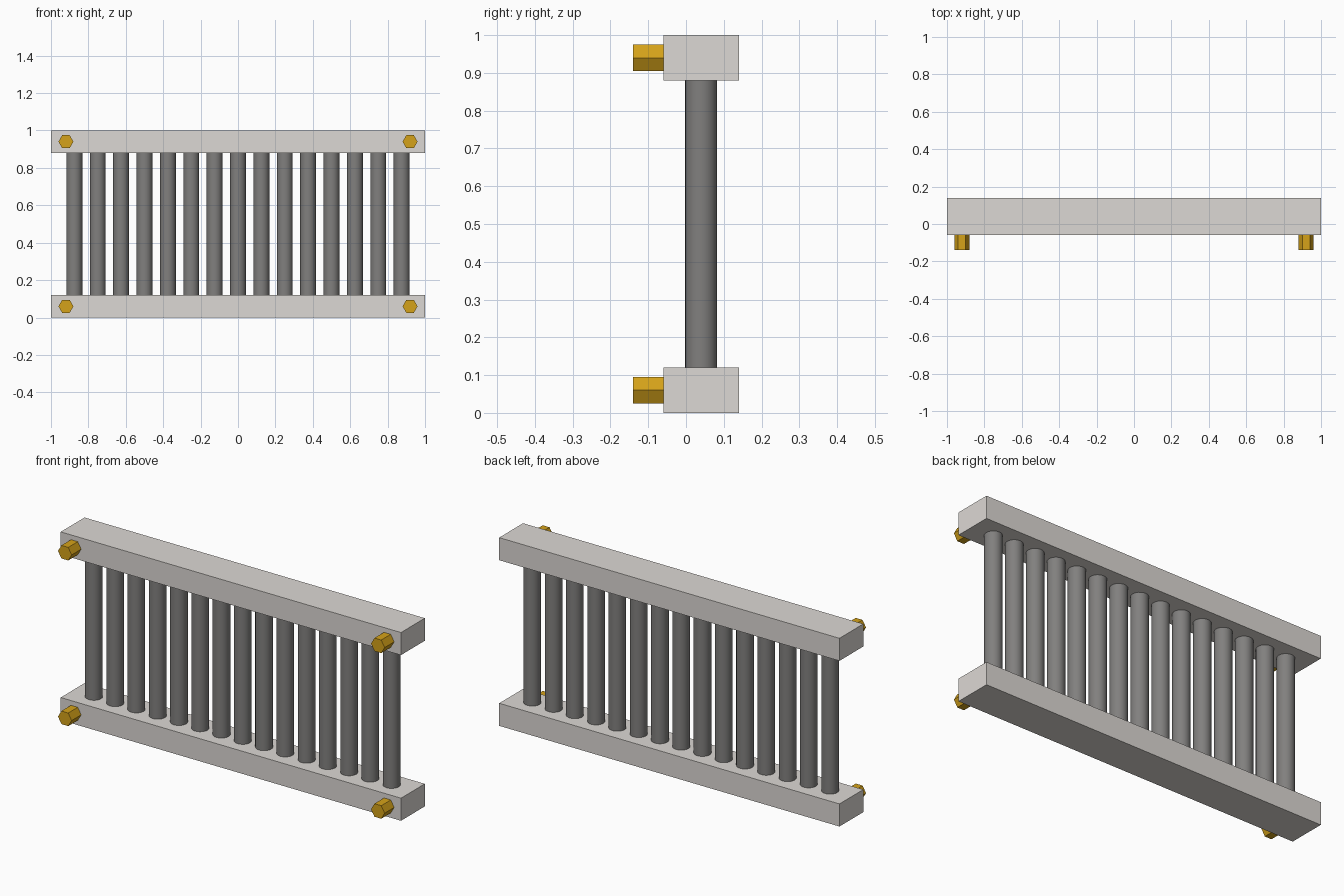
import bpy
import math

if "Cube" in bpy.data.objects:
    bpy.data.objects.remove(bpy.data.objects["Cube"])

RAIL_Y = 0.04        # centre depth of rails and bars
RAIL_H = 0.12
BAR_COUNT = 15


def material(name, rgb):
    mat = bpy.data.materials.new(name)
    mat.diffuse_color = (*rgb, 1)
    mat.use_nodes = True
    mat.node_tree.nodes["Principled BSDF"].inputs["Base Color"].default_value = mat.diffuse_color
    return mat


pale = material("pale_grey", (0.72, 0.69, 0.66))
dark = material("dark_grey", (0.22, 0.215, 0.21))
brass = material("brass", (0.66, 0.36, 0.01))


def finish(name, mat):
    obj = bpy.context.object
    obj.name = name
    obj.data.materials.append(mat)
    return obj


def rail(name, z):
    bpy.ops.mesh.primitive_cube_add(size=1, location=(0, RAIL_Y, z))
    obj = finish(name, pale)
    obj.scale = (2, 0.2, RAIL_H)
    bpy.ops.object.transform_apply(location=False, rotation=False, scale=True)


def bar(name, x):
    # ends sink slightly into both rails
    bpy.ops.mesh.primitive_cylinder_add(
        vertices=24, radius=0.0425, depth=0.78, location=(x, RAIL_Y, 0.5))
    finish(name, dark)
    bpy.ops.object.shade_smooth_by_angle(angle=math.radians(40))


def bolt(name, x, z):
    # hexagon with corners pointing sideways, standing out from the rail front
    bpy.ops.mesh.primitive_cylinder_add(
        vertices=6, radius=0.04, depth=0.09, location=(x, -0.095, z),
        rotation=(math.pi / 2, math.pi / 6, 0))
    finish(name, brass)


# Horizontal rails
rail("bottom_rail", RAIL_H / 2)
rail("top_rail", 1 - RAIL_H / 2)

# Vertical round bars
for i in range(BAR_COUNT):
    bar(f"bar_{i + 1}", (i - (BAR_COUNT - 1) / 2) * 0.125)

# Hexagonal bolts at the four corners
for side, x in (("left", -0.92), ("right", 0.92)):
    for level, z in (("bottom", 0.06), ("top", 0.94)):
        bolt(f"{level}_{side}_bolt", x, z)
